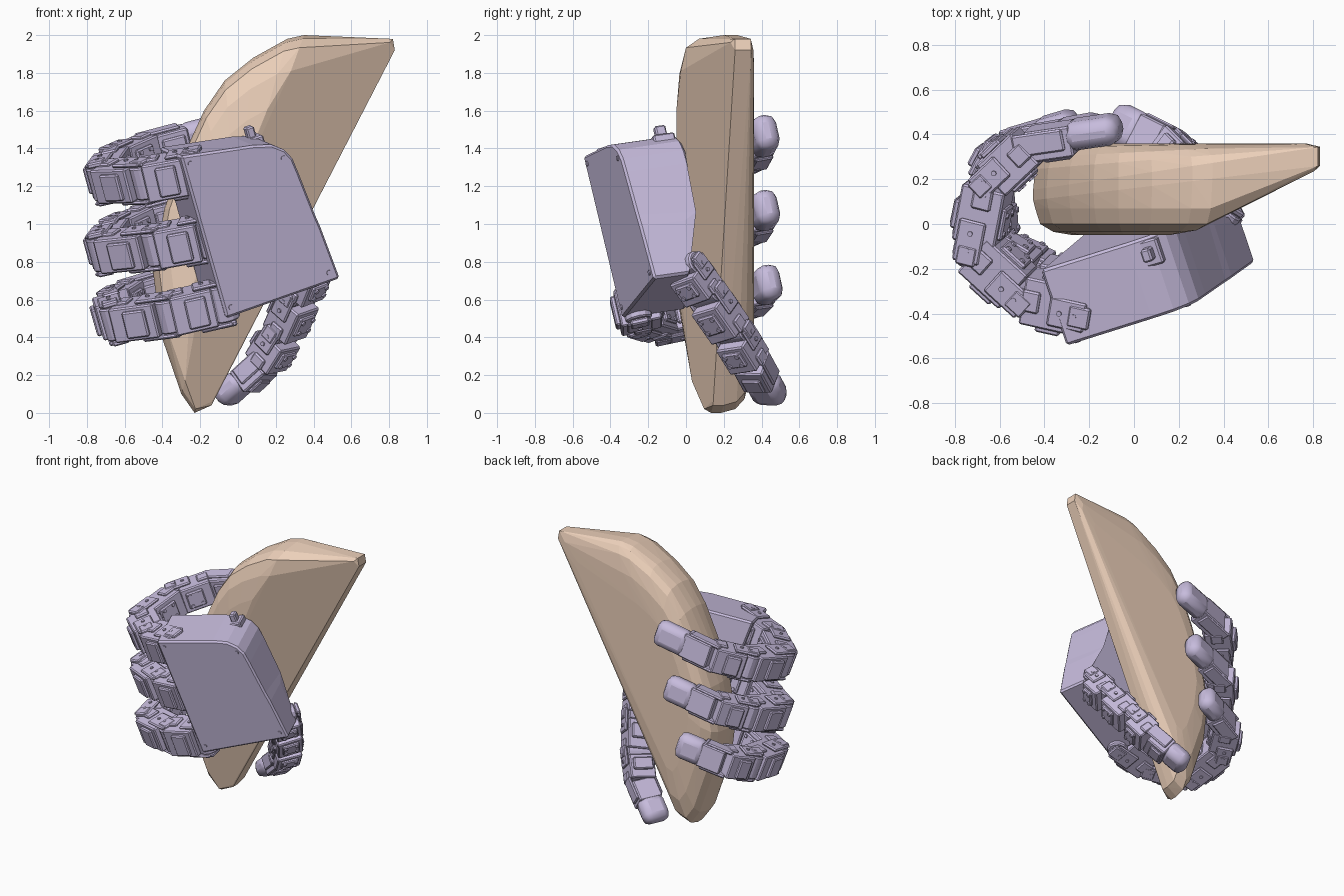
import bpy, bmesh
from mathutils import Vector, Matrix

if "Cube" in bpy.data.objects:
    bpy.data.objects.remove(bpy.data.objects["Cube"])


def material(name, rgb):
    m = bpy.data.materials.new(name)
    m.diffuse_color = (*rgb, 1)
    m.use_nodes = True
    m.node_tree.nodes["Principled BSDF"].inputs["Base Color"].default_value = m.diffuse_color
    return m


LILAC = material("lilac", (0.57, 0.50, 0.72))
TAN = material("tan", (0.84, 0.63, 0.49))


def finish(bm, name, mat, bevel=0.0, segments=1):
    bmesh.ops.recalc_face_normals(bm, faces=bm.faces)
    me = bpy.data.meshes.new(name)
    bm.to_mesh(me)
    bm.free()
    ob = bpy.data.objects.new(name, me)
    bpy.context.collection.objects.link(ob)
    me.materials.append(mat)
    if bevel:
        b = ob.modifiers.new("bevel", 'BEVEL')
        b.width, b.segments, b.limit_method = bevel, segments, 'ANGLE'
    return ob


def frame(p, x, y):
    """Matrix with local X along x, local Y near y, origin p."""
    x = x.normalized()
    y = (y - x * y.dot(x)).normalized()
    z = x.cross(y)
    m = Matrix((x, y, z)).transposed().to_4x4()
    m.translation = p
    return m


def box(bm, m, c, s):
    bmesh.ops.create_cube(bm, size=1, matrix=m @ Matrix.Translation(c) @ Matrix.Diagonal((*s, 1)))


def rod(bm, m, c, r, h, axis='Z', n=10):
    rot = Matrix.Rotation(1.5708, 4, 'X') if axis == 'Y' else Matrix.Identity(4)
    bmesh.ops.create_cone(bm, cap_ends=True, segments=n, radius1=r, radius2=r, depth=h,
                          matrix=m @ Matrix.Translation(c) @ rot)


# Grasped faceted half-disc: scaled copies of one outline, wrapped in a hull;
# the front is cut back by a plane that slopes up to the long straight edge
outline = [(-.23, 0), (-.14, .04), (.83, 1.92), (.82, 1.98), (.35, 2), (.26, 1.98), (.08, 1.88),
           (-.07, 1.76), (-.18, 1.6), (-.29, 1.36), (-.39, 1.08), (-.45, .75), (-.41, .42), (-.3, .1)]
layers = [(1, .16, .12), (.98, .07, 0), (.93, 0, 0), (.8, -.035, 0), (.6, -.05, 0), (.4, -.05, 0),
          (1, .22, .15), (.98, .28, .08), (.93, .32, .05), (.8, .35, .02), (.6, .36, 0)]  # scale, y, slope
bm = bmesh.new()
for s, y0, slope in layers:
    for x, z in outline:
        x, z = x * s, 1.05 + (z - 1.05) * s
        dist = .459 * (z - 1.92) - .889 * (x - .83)
        limit = .157 + .124 * x - .5 * dist
        bm.verts.new((x, min(.36, max(-.05, limit, y0 + slope * x)), z))
hull = bmesh.ops.convex_hull(bm, input=bm.verts)
inside = {g for g in hull["geom_interior"] + hull["geom_unused"] if isinstance(g, bmesh.types.BMVert)}
bmesh.ops.delete(bm, geom=list(inside), context='VERTS')
finish(bm, "grasped_object", TAN)

# Palm axes: U across, V towards the top edge, W from front to back
U = Vector((.91, .26, .32)).normalized()
V = Vector((-.22, -.21, .95))
V = (V - U * V.dot(U)).normalized()
W = V.cross(U)
D = Vector((-.06, -.34, .5))


def palm(a, b, t):
    return D + U * a + V * b + W * t


# Palm housing: profile with a depth at each corner
profile = [(0, 0, .36), (.66, 0, .2), (.635, .3, .25), (.625, .37, .34), (.6, .62, .36), (.59, .7, .36),
           (.56, .76, .36), (.5, .81, .36), (.4, .84, .36), (0, .915, .36)]
bm = bmesh.new()
front = [bm.verts.new(palm(a, b, 0)) for a, b, t in profile]
back = [bm.verts.new(palm(a, b, t)) for a, b, t in profile]
bm.faces.new(front)
bmesh.ops.triangulate(bm, faces=[bm.faces.new(back)])
for i in range(len(profile)):
    j = (i + 1) % len(profile)
    bm.faces.new((front[i], front[j], back[j], back[i]))
finish(bm, "palm_housing", LILAC, .012)

# Palm screws and top connector
PM = frame(D, U, V)
bm = bmesh.new()
for a, b in ((.04, .05), (.61, .05), (.04, .86), (.54, .72)):
    rod(bm, PM, (a, b, 0), .014, .012)
finish(bm, "palm_screws", LILAC)
bm = bmesh.new()
KM = frame(Vector((.07, -.13, 1.46)), U, V)
box(bm, KM, (0, -.02, 0), (.1, .05, .12))
box(bm, KM, (0, .02, 0), (.045, .08, .06))
finish(bm, "cable_connector", LILAC, .008)


def link(name, p, q, side, width=.19, thick=.17):
    """Servo block with bracket plates, hinge barrel and screws."""
    x = q - p
    L = x.length
    m = frame(p, x, side)
    h = width / 2
    bm = bmesh.new()
    box(bm, m, (L * .56, 0, .015), (L * .8, width * .9, thick))
    box(bm, m, (L * .5, 0, thick / 2 + .015), (L * .45, width * .6, .035))
    box(bm, m, (L * .5, 0, -thick / 2 + .005), (L * .4, width * .7, .03))
    for s in (-1, 1):
        box(bm, m, (L * .2, s * h, 0), (L * .6, .02, thick * .62))
        box(bm, m, (L * .82, s * h * .9, .02), (L * .3, .03, thick * .45))
        box(bm, m, (0, s * h, 0), (thick * .45, .03, thick * .45))
    rod(bm, m, (0, 0, 0), thick * .33, width * .85, 'Y', 12)
    finish(bm, name + "_servo", LILAC, .008)
    bm = bmesh.new()
    for i in (-1, 1):
        for s in (-1, 1):
            rod(bm, m, (L * (.5 + .13 * i), s * width * .2, thick / 2 + .035), .013, .012, n=8)
            rod(bm, m, (L * (.2 + .12 * i), s * (h + .012), 0), .012, .012, 'Y', 8)
    finish(bm, name + "_screws", LILAC)


def tip(name, p, q, side):
    """Narrow stem with a rounded rubber pad at the end."""
    x = q - p
    L = x.length
    m = frame(p, x, side)
    bm = bmesh.new()
    box(bm, m, (L * .25, 0, .015), (L * .5, .17, .14))
    box(bm, m, (L * .3, 0, .075), (L * .3, .11, .05))
    for s in (-1, 1):
        box(bm, m, (L * .15, s * .09, 0), (L * .55, .02, .1))
    finish(bm, name + "_stem", LILAC, .008)
    bm = bmesh.new()
    box(bm, m, (L * .7, 0, 0), (L * .6, .19, .13))
    ob = finish(bm, name + "_pad", LILAC, .05, 2)
    bpy.context.view_layer.objects.active = ob
    ob.select_set(True)
    bpy.ops.object.shade_smooth_by_angle(angle=.4)
    ob.select_set(False)


# Three fingers: joints in plan, each lying in a plane across V at height k
fingers = {
    "upper_finger": (1.345, [(-.22, -.39), (-.49, -.33), (-.72, -.12), (-.66, .19), (-.47, .37), (-.06, .43)]),
    "middle_finger": (.985, [(-.15, -.33), (-.43, -.27), (-.72, -.1), (-.66, .19), (-.5, .37), (-.14, .435)]),
    "lower_finger": (.63, [(-.08, -.27), (-.36, -.27), (-.65, -.14), (-.67, .17), (-.57, .36), (-.25, .455)]),
}
for name, (k, plan) in fingers.items():
    pts = [Vector((x, y, (k + .22 * x + .21 * y) / .95)) for x, y in plan]
    parts = ("base", "knuckle", "proximal", "middle")
    sizes = ((.23, .22), (.21, .21), (.21, .2), (.2, .19))
    for i, (part, (w, t)) in enumerate(zip(parts, sizes)):
        link(f"{name}_{part}", pts[i], pts[i + 1], V, w, t)
    tip(f"{name}_tip", pts[4], pts[5], V)

# Thumb, running down and back from the lower right of the palm
pts = [Vector(p) for p in ((.38, -.0, .78), (.32, .11, .63), (.23, .25, .43), (.13, .35, .27), (-.09, .46, .07))]
side = Vector((.55, .75, .1))
for i, part in enumerate(("base", "proximal", "middle")):
    link(f"thumb_{part}", pts[i], pts[i + 1], side, .2, .18)
tip("thumb_tip", pts[3], pts[4], side)
